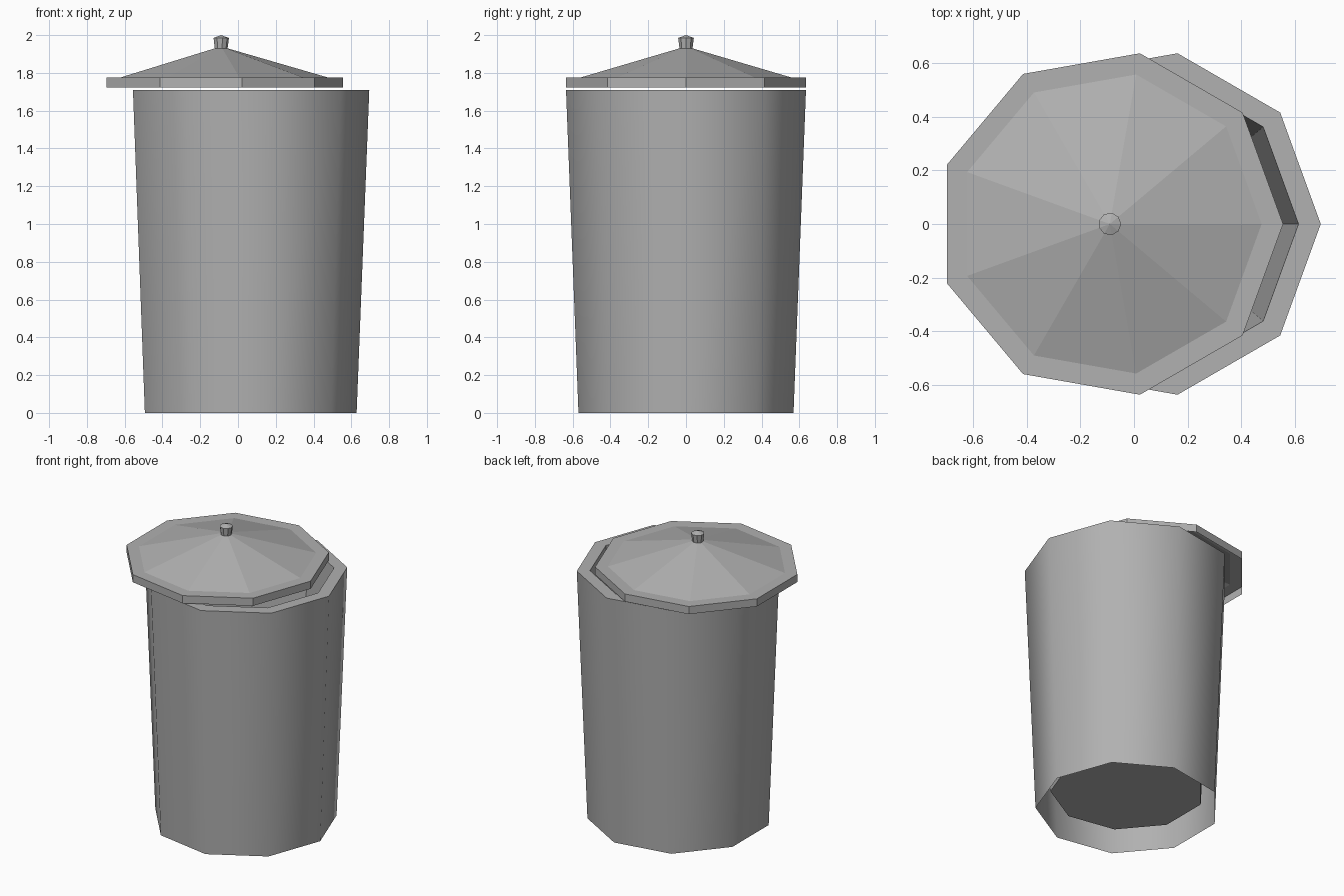
import bpy, bmesh
from math import sin, cos, tau

if "Cube" in bpy.data.objects:
    bpy.data.objects.remove(bpy.data.objects["Cube"])

SIDES = 9

# Dark grey shared by every part
grey = bpy.data.materials.new("dark_grey")
grey.diffuse_color = (0.44, 0.44, 0.44, 1)
grey.use_nodes = True
grey.node_tree.nodes["Principled BSDF"].inputs["Base Color"].default_value = grey.diffuse_color


def revolve(name, profile, cx, smooth_bands=(), sides=SIDES):
    """Spin (radius, z) points into a faceted shell; radius 0 closes to a point."""
    bm = bmesh.new()
    rings = []
    for r, z in profile:
        if r == 0:
            rings.append([bm.verts.new((0, 0, z))] * sides)
        else:
            rings.append([bm.verts.new((r * cos(tau * i / sides), r * sin(tau * i / sides), z))
                          for i in range(sides)])
    for band, (a, b) in enumerate(zip(rings, rings[1:])):
        for i in range(sides):
            j = (i + 1) % sides
            corners = list(dict.fromkeys((a[i], a[j], b[j], b[i])))
            bm.faces.new(corners).smooth = band in smooth_bands
    mesh = bpy.data.meshes.new(name)
    bm.to_mesh(mesh)
    bm.free()
    mesh.materials.append(grey)
    obj = bpy.data.objects.new(name, mesh)
    obj.location.x = cx
    bpy.context.collection.objects.link(obj)
    return obj


BIN_X, LID_X = 0.05, -0.09

# Bin: smooth outer wall open at the base, flat rim, inner wall, raised floor
revolve("bin_body", [(0.578, 0), (0.645, 1.71), (0.562, 1.71), (0.485, 0.12), (0, 0.12)],
        BIN_X, smooth_bands=(0,))

# Lid: short skirt, flat border and shallow cone, hollow underneath
revolve("bin_lid", [(0.645, 1.723), (0.645, 1.776), (0.565, 1.776), (0, 1.94)], LID_X)

# Knob: flares slightly upward with a low pointed cap
revolve("lid_knob", [(0.035, 1.93), (0.042, 1.985), (0, 2.0)], LID_X)
